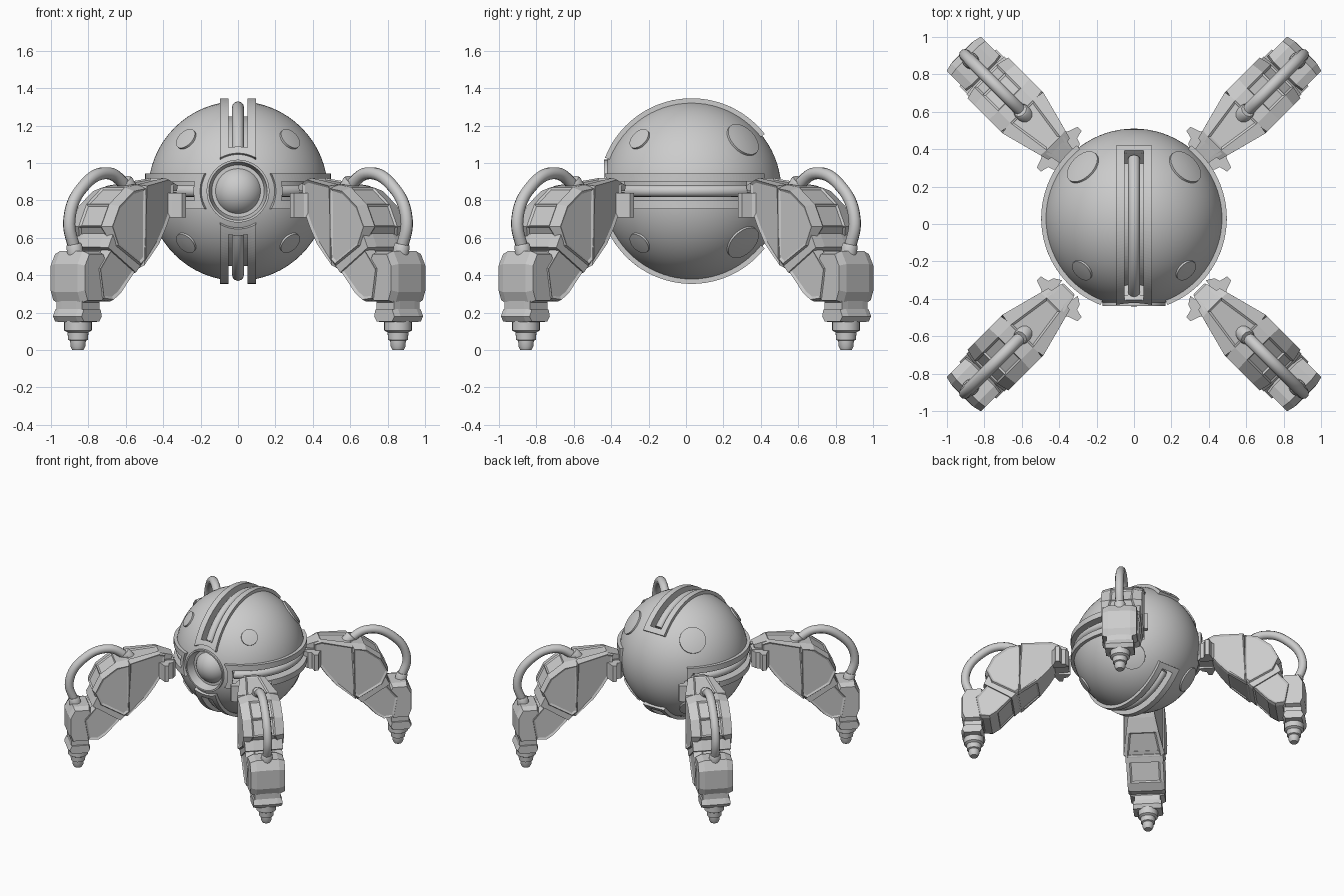
import bpy, bmesh, math
from mathutils import Vector, Matrix

cube = bpy.data.objects.get("Cube")
if cube:
    bpy.data.objects.remove(cube, do_unlink=True)

GREY = (0.6, 0.6, 0.6, 1)
metal = bpy.data.materials.new("plain_grey")
metal.use_nodes = True
metal.diffuse_color = GREY
metal.node_tree.nodes["Principled BSDF"].inputs["Base Color"].default_value = GREY

CENTRE = Vector((0, 0.03, 0.85))
RADIUS = 0.48


def add(name, bm, smooth=False):
    bmesh.ops.recalc_face_normals(bm, faces=bm.faces)
    mesh = bpy.data.meshes.new(name)
    bm.to_mesh(mesh)
    bm.free()
    mesh.materials.append(metal)
    ob = bpy.data.objects.new(name, mesh)
    bpy.context.collection.objects.link(ob)
    if smooth:
        shade(ob)
    return ob


def shade(ob):
    bpy.ops.object.select_all(action='DESELECT')
    ob.select_set(True)
    bpy.context.view_layer.objects.active = ob
    bpy.ops.object.shade_smooth_by_angle(angle=math.radians(35))


def lathe(name, profile, matrix, steps=32):
    """Spin (radius, height) points around local z."""
    bm = bmesh.new()
    rings = []
    for r, h in profile:
        rings.append([bm.verts.new((r * math.cos(a), r * math.sin(a), h))
                      for a in (math.tau * i / steps for i in range(steps))])
    for a, b in zip(rings, rings[1:]):
        for i in range(steps):
            j = (i + 1) % steps
            bm.faces.new((a[i], a[j], b[j], b[i]))
    bm.faces.new(rings[0])
    bm.faces.new(rings[-1])
    bm.transform(matrix)
    return add(name, bm, True)


# --- Body: bands run over the sphere from the eye towards the back ---
def front_angle(reach, x):
    return math.asin(math.sqrt(reach ** 2 - x ** 2) / 0.49)


def band(name, x0, x1, start, end, radius, thick, turn, nx=6, na=40):
    """Curved plate; start and end give the angle from the front for each x."""
    bm = bmesh.new()
    rows = []
    for i in range(nx + 1):
        x = x0 + (x1 - x0) * i / nx
        a0, a1 = start(x), end(x)
        row = []
        for j in range(na + 1):
            a = a0 + (a1 - a0) * j / na
            row.append(bm.verts.new((x, -radius * math.cos(a), radius * math.sin(a))))
        rows.append(row)
    for p, q in zip(rows, rows[1:]):
        for j in range(na):
            bm.faces.new((p[j], p[j + 1], q[j + 1], q[j]))
    bm.transform(Matrix.Translation(CENTRE) @ Matrix.Rotation(turn, 4, 'Y'))
    ob = add(name, bm)
    mod = ob.modifiers.new("thickness", 'SOLIDIFY')
    mod.thickness, mod.offset = thick, 0
    return ob


def cut(target, cutter):
    mod = target.modifiers.new("cut", 'BOOLEAN')
    mod.operation, mod.solver, mod.object = 'DIFFERENCE', 'EXACT', cutter
    bpy.ops.object.select_all(action='DESELECT')
    target.select_set(True)
    bpy.context.view_layer.objects.active = target
    bpy.ops.object.modifier_apply(modifier=mod.name)
    bpy.data.objects.remove(cutter, do_unlink=True)


bm = bmesh.new()
bmesh.ops.create_uvsphere(bm, u_segments=64, v_segments=40, radius=RADIUS)
bm.transform(Matrix.Translation(CENTRE) @ Matrix.Rotation(math.pi / 2, 4, 'X'))
body = add("body_sphere", bm)

facing = Matrix.Translation(CENTRE) @ Matrix.Rotation(math.pi / 2, 4, 'X')
cut(body, lathe("eye_cutter", [(0.16, 0.3), (0.16, 0.6)], facing))

back = math.radians(142)
for k, side in enumerate(("top", "left", "bottom", "right")):
    turn = k * math.pi / 2
    cut(body, band("slot_cutter", -0.052, 0.052, lambda x: front_angle(0.225, x),
                   lambda x: back - 0.09, 0.46, 0.12, turn))
    for s, edge in ((-1, "first"), (1, "second")):
        band(f"{side}_{edge}_rail", s * 0.05, s * 0.095, lambda x: front_angle(0.2, x),
             lambda x: back, 0.48, 0.032, turn, 2, 56)
    band(f"{side}_front_bar", -0.05, 0.05, lambda x: front_angle(0.2, x),
         lambda x: front_angle(0.235, x), 0.48, 0.032, turn, 8, 2)
    band(f"{side}_back_bar", -0.05, 0.05, lambda x: back - 0.09,
         lambda x: back, 0.48, 0.032, turn, 2, 3)
    # Round tube lying in the slot
    curve = bpy.data.curves.new(f"{side}_slot_tube", 'CURVE')
    curve.dimensions = '3D'
    curve.bevel_depth, curve.bevel_resolution, curve.use_fill_caps = 0.032, 4, True
    spline = curve.splines.new('POLY')
    spline.points.add(36)
    rot = Matrix.Rotation(turn, 3, 'Y')
    for i, p in enumerate(spline.points):
        a = math.radians(29 + 106 * i / 36)
        p.co = (*(CENTRE + rot @ Vector((0, -0.448 * math.cos(a), 0.448 * math.sin(a)))), 1)
    curve.materials.append(metal)
    tube = bpy.data.objects.new(curve.name, curve)
    bpy.context.collection.objects.link(tube)
shade(body)

# Eye: a funnel-shaped rim around a bulging ball
lathe("eye_rim", [(0.12, 0.33), (0.166, 0.33), (0.168, 0.468), (0.156, 0.468),
                  (0.14, 0.40), (0.12, 0.40), (0.12, 0.33)], facing, 48)
bm = bmesh.new()
bmesh.ops.create_uvsphere(bm, u_segments=32, v_segments=20, radius=0.138)
bm.transform(facing @ Matrix.Translation((0, 0, 0.333)))
add("eye_ball", bm, True)

# Round caps on the eight diagonals, larger at the back
for sx in (-1, 1):
    for sy in (-1, 1):
        for sz in (-1, 1):
            size = 0.1 if sy > 0 else 0.062
            R = RADIUS + 0.011
            rim = math.asin(size / R)
            prof = [(size, 0.45)] + [(R * math.sin(rim * f), R * math.cos(rim * f))
                                     for f in (1, 0.75, 0.5, 0.25, 0.02)]
            aim = Vector((sx, sy, sz)).to_track_quat('Z', 'Y').to_matrix().to_4x4()
            lathe("round_cap", prof, Matrix.Translation(CENTRE) @ aim)


# --- Leg: built along +x, then copied to the four corners ---
def width(r):
    return min(0.155, 0.085 + 0.27 * (r - 0.58))


def block(name, pts, k=1.0, shrink=0.9, panels=True, upper=0.55, lower=0.82):
    """Faceted block from a side outline of (reach, height) points.
    upper and lower set how much of the width stays flat above and below."""
    bm = bmesh.new()
    c = sum((Vector(p) for p in pts), Vector((0, 0))) / len(pts)
    rings = []
    for side, cap in ((-1, True), (-1, False), (1, False), (1, True)):
        ring = []
        for p in pts:
            out = Vector(p) - c
            q = c + out * (shrink if cap else 1)
            flat = 1 if cap else upper if out.x + out.y > 0 else lower
            ring.append(bm.verts.new((q.x, side * flat * k * width(q.x), q.y)))
        rings.append(ring)
    n = len(pts)
    for a, b in zip(rings, rings[1:]):
        for i in range(n):
            bm.faces.new((a[i], a[(i + 1) % n], b[(i + 1) % n], b[i]))
    bm.faces.new(rings[0])
    bm.faces.new(rings[-1])
    bmesh.ops.recalc_face_normals(bm, faces=bm.faces)
    if panels:
        big = [f for f in bm.faces if f.calc_area() > 0.022]
        bmesh.ops.inset_individual(bm, faces=big, thickness=0.016, depth=-0.008)
    return add(name, bm)


leg = [
    block("hip_block", [(0.56, 0.90), (0.61, 0.92), (0.85, 0.885), (0.87, 0.44),
                        (0.72, 0.56), (0.645, 0.65), (0.57, 0.76)], 1, 0.95),
    block("hip_nose", [(0.50, 0.88), (0.60, 0.915), (0.60, 0.85), (0.51, 0.85)], 0.75, 0.95, False),
    block("thigh_block", [(0.84, 0.885), (0.94, 0.87), (1.06, 0.78), (1.12, 0.66),
                          (1.07, 0.55), (0.88, 0.44), (0.84, 0.47)]),
    block("shin_rib", [(0.85, 0.47), (1.09, 0.63), (1.13, 0.55), (0.91, 0.41)], 0.92, 0.95, False),
    block("shin_block", [(0.90, 0.43), (1.08, 0.57), (1.19, 0.44), (1.16, 0.27),
                         (1.08, 0.26), (1.02, 0.30)], 0.9, 0.92),
    block("foot_block", [(1.14, 0.53), (1.26, 0.53), (1.298, 0.46), (1.298, 0.31),
                         (1.275, 0.25), (1.15, 0.25), (1.11, 0.29), (1.11, 0.46)],
          0.84, 0.88, False, 0.65, 0.65),
    block("ankle_neck", [(1.14, 0.27), (1.28, 0.27), (1.28, 0.2), (1.14, 0.2)], 0.63, 0.95, False),
    block("ankle_collar", [(1.14, 0.22), (1.28, 0.22), (1.30, 0.18), (1.28, 0.15),
                           (1.15, 0.15), (1.13, 0.18)], 0.7, 0.9, False, 0.65, 0.65),
    lathe("foot_tip", [(0.074, 0.16), (0.074, 0.105), (0.056, 0.095), (0.053, 0.055),
                       (0.042, 0.05), (0.04, 0.02), (0.03, 0)],
          Matrix.Translation((1.21, 0, 0)), 24),
    block("hip_pin", [(0.49, 0.84), (0.6, 0.86), (0.6, 0.72), (0.49, 0.72)], 0.7, 0.95, False),
]

# Hooked prongs that grip the body
for s, label in ((-1, "right"), (1, "left")):
    bm = bmesh.new()
    outline = [(0.485, 0.06), (0.51, 0.10), (0.54, 0.11), (0.55, 0.155),
               (0.58, 0.155), (0.60, 0.10), (0.65, 0.05), (0.53, 0.05)]
    face = bm.faces.new([bm.verts.new((r, s * t, 0.71)) for r, t in outline])
    ext = bmesh.ops.extrude_face_region(bm, geom=[face])
    top = [v for v in ext["geom"] if isinstance(v, bmesh.types.BMVert)]
    bmesh.ops.translate(bm, verts=top, vec=(0, 0, 0.13))
    leg.append(add(f"{label}_prong", bm))

# Hose from the thigh to the foot, with a collar at each end
curve = bpy.data.curves.new("leg_hose", 'CURVE')
curve.dimensions = '3D'
curve.bevel_depth, curve.bevel_resolution, curve.resolution_u = 0.033, 3, 8
spline = curve.splines.new('BEZIER')
path = [(0.82, 0.86), (0.98, 0.945), (1.17, 0.875), (1.275, 0.7), (1.23, 0.52)]
spline.bezier_points.add(len(path) - 1)
for p, (r, z) in zip(spline.bezier_points, path):
    p.co = (r, 0, z)
    p.handle_left_type = p.handle_right_type = 'AUTO'
curve.materials.append(metal)
hose = bpy.data.objects.new("leg_hose", curve)
bpy.context.collection.objects.link(hose)
leg.append(hose)
for label, r, z, tilt in (("upper", 0.84, 0.885, 0.7), ("lower", 1.235, 0.54, 0.2)):
    leg.append(lathe(f"{label}_hose_collar", [(0.043, -0.03), (0.043, 0.02), (0.036, 0.03)],
                     Matrix.Translation((r, 0, z)) @ Matrix.Rotation(tilt, 4, 'Y'), 20))

corners = ("back_left", "back_right", "front_right", "front_left")
for part in leg:
    base = part.name
    for k, corner in enumerate(corners):
        ob = part if k == 0 else part.copy()
        if k:
            bpy.context.collection.objects.link(ob)
        ob.name = f"{corner}_{base}"
        ob.rotation_euler.z = math.pi / 4 + k * math.pi / 2
